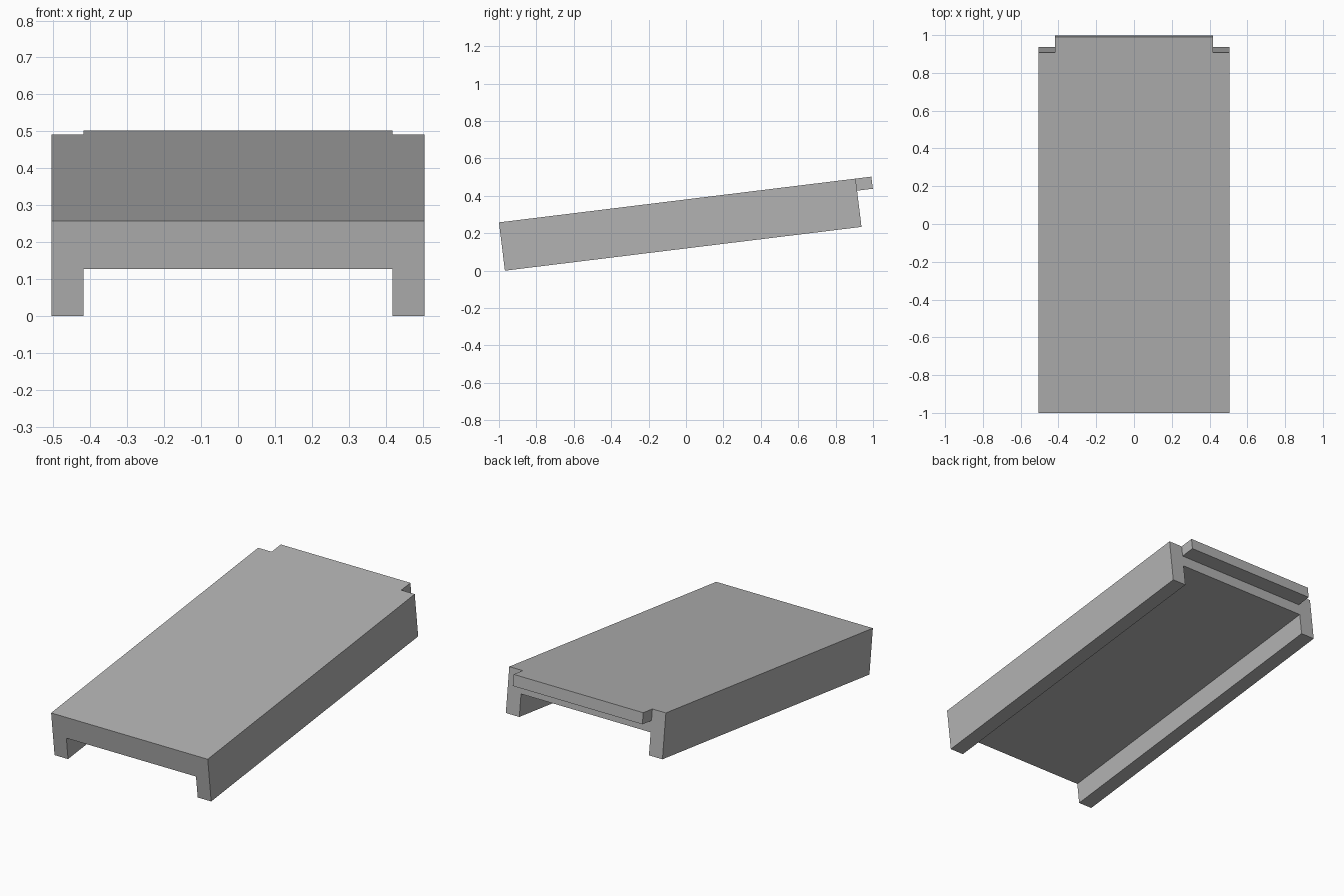
import bpy, bmesh, math
from mathutils import Matrix, Vector

cube = bpy.data.objects.get("Cube")
if cube:
    bpy.data.objects.remove(cube, do_unlink=True)

HALF_W, INNER = 0.505, 0.418      # outer and inner half widths
HEIGHT, DECK = 0.26, 0.131        # rail height, deck thickness
LENGTH, LIP, LIP_T = 1.921, 0.085, 0.065
TILT = math.radians(7)

grey = bpy.data.materials.new("plain_grey")
grey.use_nodes = True
colour = (0.45, 0.45, 0.45, 1)
grey.diffuse_color = colour
grey.node_tree.nodes["Principled BSDF"].inputs["Base Color"].default_value = colour

bm = bmesh.new()

# Channel profile: deck with a rail down each side, top front edge at the origin
half = [(HALF_W, 0), (HALF_W, -HEIGHT), (INNER, -HEIGHT), (INNER, -DECK)]
profile = half + [(-x, z) for x, z in reversed(half)]
front = bm.faces.new([bm.verts.new((x, 0, z)) for x, z in profile])
ext = bmesh.ops.extrude_face_region(bm, geom=[front])
bmesh.ops.translate(bm, vec=(0, LENGTH, 0),
                    verts=[v for v in ext["geom"] if isinstance(v, bmesh.types.BMVert)])
bmesh.ops.recalc_face_normals(bm, faces=bm.faces[:])

# Cut the back face so that the lip can be pulled out of its upper middle
for co, no in (((INNER, 0, 0), (1, 0, 0)), ((-INNER, 0, 0), (1, 0, 0)),
               ((0, 0, -LIP_T), (0, 0, 1))):
    bmesh.ops.bisect_plane(bm, geom=bm.verts[:] + bm.edges[:] + bm.faces[:],
                           plane_co=co, plane_no=no)
target = Vector((0, LENGTH, -LIP_T / 2))
lip = min(bm.faces, key=lambda f: (f.calc_center_median() - target).length)
pulled = bmesh.ops.extrude_discrete_faces(bm, faces=[lip])["faces"][0]
bmesh.ops.translate(bm, vec=(0, LIP, 0), verts=pulled.verts[:])

# Merge flat regions, then tilt the ramp and rest its front on the ground
bmesh.ops.dissolve_limit(bm, angle_limit=0.01, verts=bm.verts[:], edges=bm.edges[:])
bmesh.ops.recalc_face_normals(bm, faces=bm.faces[:])
bm.transform(Matrix.Translation((0, -1, HEIGHT * math.cos(TILT))) @ Matrix.Rotation(TILT, 4, "X"))

mesh = bpy.data.meshes.new("ramp")
bm.to_mesh(mesh)
bm.free()
mesh.materials.append(grey)
ramp = bpy.data.objects.new("ramp", mesh)
bpy.context.collection.objects.link(ramp)
